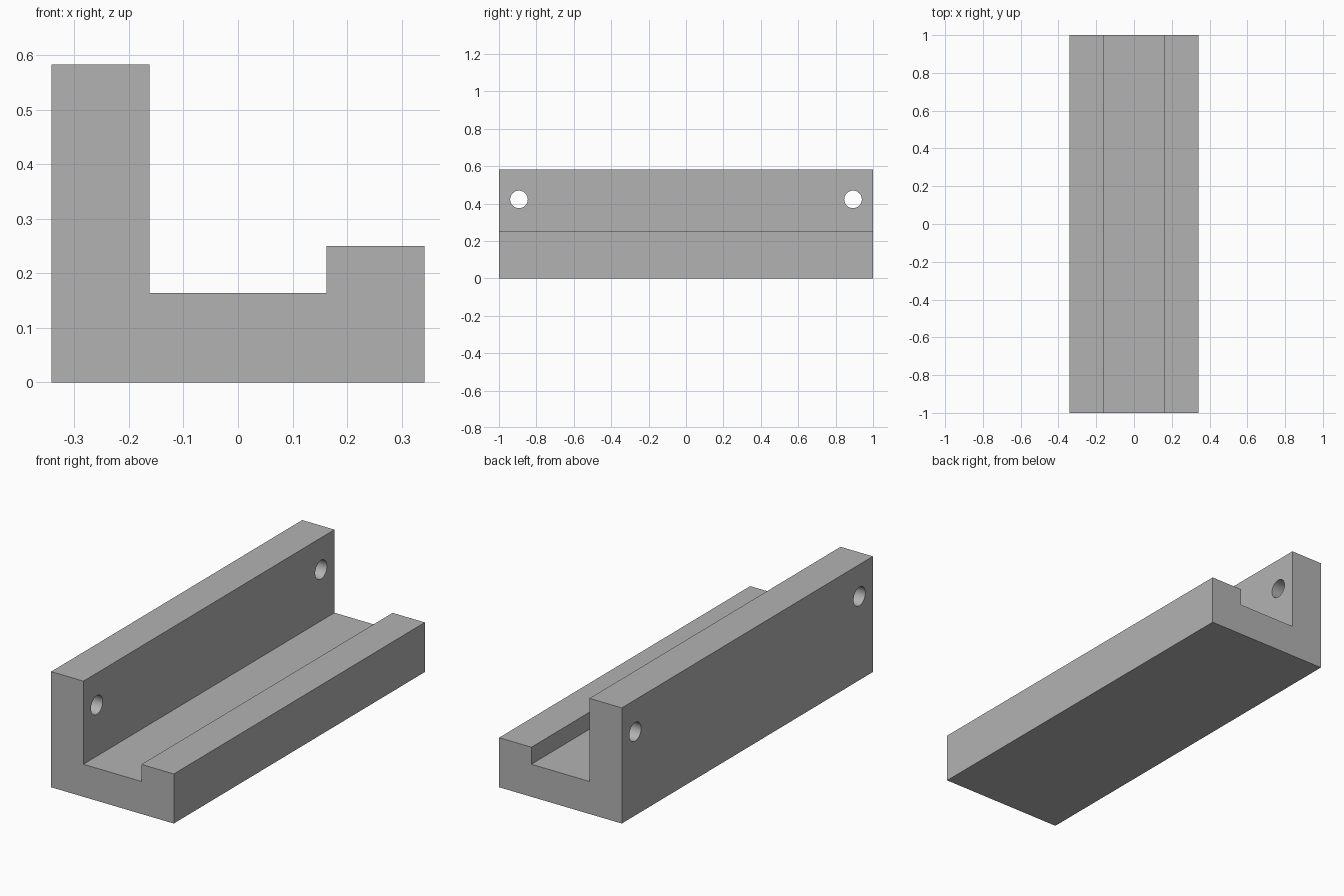
import bpy
import bmesh
import math

default = bpy.data.objects.get("Cube")
if default:
    bpy.data.objects.remove(default, do_unlink=True)

HALF_LENGTH = 1.0
HALF_WIDTH = 0.342
INNER = 0.162          # half width of the channel
FLOOR, LIP, WALL = 0.164, 0.25, 0.583
HOLE_Y, HOLE_Z, HOLE_RADIUS = 0.893, 0.422, 0.047

# Material
grey = bpy.data.materials.new("plain grey")
grey.use_nodes = True
colour = (0.45, 0.45, 0.45, 1)
grey.diffuse_color = colour
grey.node_tree.nodes["Principled BSDF"].inputs["Base Color"].default_value = colour

# Channel bracket: J-shaped profile extruded along its length
profile = [(-HALF_WIDTH, 0), (HALF_WIDTH, 0), (HALF_WIDTH, LIP), (INNER, LIP),
           (INNER, FLOOR), (-INNER, FLOOR), (-INNER, WALL), (-HALF_WIDTH, WALL)]
bm = bmesh.new()
end = bm.faces.new([bm.verts.new((x, -HALF_LENGTH, z)) for x, z in profile])
extruded = bmesh.ops.extrude_face_region(bm, geom=[end], use_keep_orig=True)
moved = [v for v in extruded["geom"] if isinstance(v, bmesh.types.BMVert)]
bmesh.ops.translate(bm, verts=moved, vec=(0, 2 * HALF_LENGTH, 0))
bmesh.ops.recalc_face_normals(bm, faces=bm.faces)
mesh = bpy.data.meshes.new("channel_bracket")
bm.to_mesh(mesh)
bm.free()
bracket = bpy.data.objects.new("channel_bracket", mesh)
bpy.context.collection.objects.link(bracket)
mesh.materials.append(grey)


def drill(y):
    """Cut a round mounting hole through the tall wall."""
    bpy.ops.mesh.primitive_cylinder_add(
        vertices=48, radius=HOLE_RADIUS, depth=0.4,
        location=(-(HALF_WIDTH + INNER) / 2, y, HOLE_Z),
        rotation=(0, math.pi / 2, 0))
    cutter = bpy.context.object
    cutter.name = "hole_cutter"
    cutter.hide_render = True
    cutter.data.materials.append(grey)
    cut = bracket.modifiers.new("mounting hole", "BOOLEAN")
    cut.operation = "DIFFERENCE"
    cut.solver = "EXACT"
    cut.object = cutter
    bpy.ops.object.select_all(action="DESELECT")
    bpy.context.view_layer.objects.active = bracket
    bracket.select_set(True)
    bpy.ops.object.modifier_apply(modifier=cut.name)
    bpy.data.objects.remove(cutter, do_unlink=True)


# Mounting holes near both ends
for side in (-1, 1):
    drill(side * HOLE_Y)

# Smooth hole walls, crisp edges elsewhere
bpy.ops.object.shade_smooth_by_angle(angle=math.radians(30))
